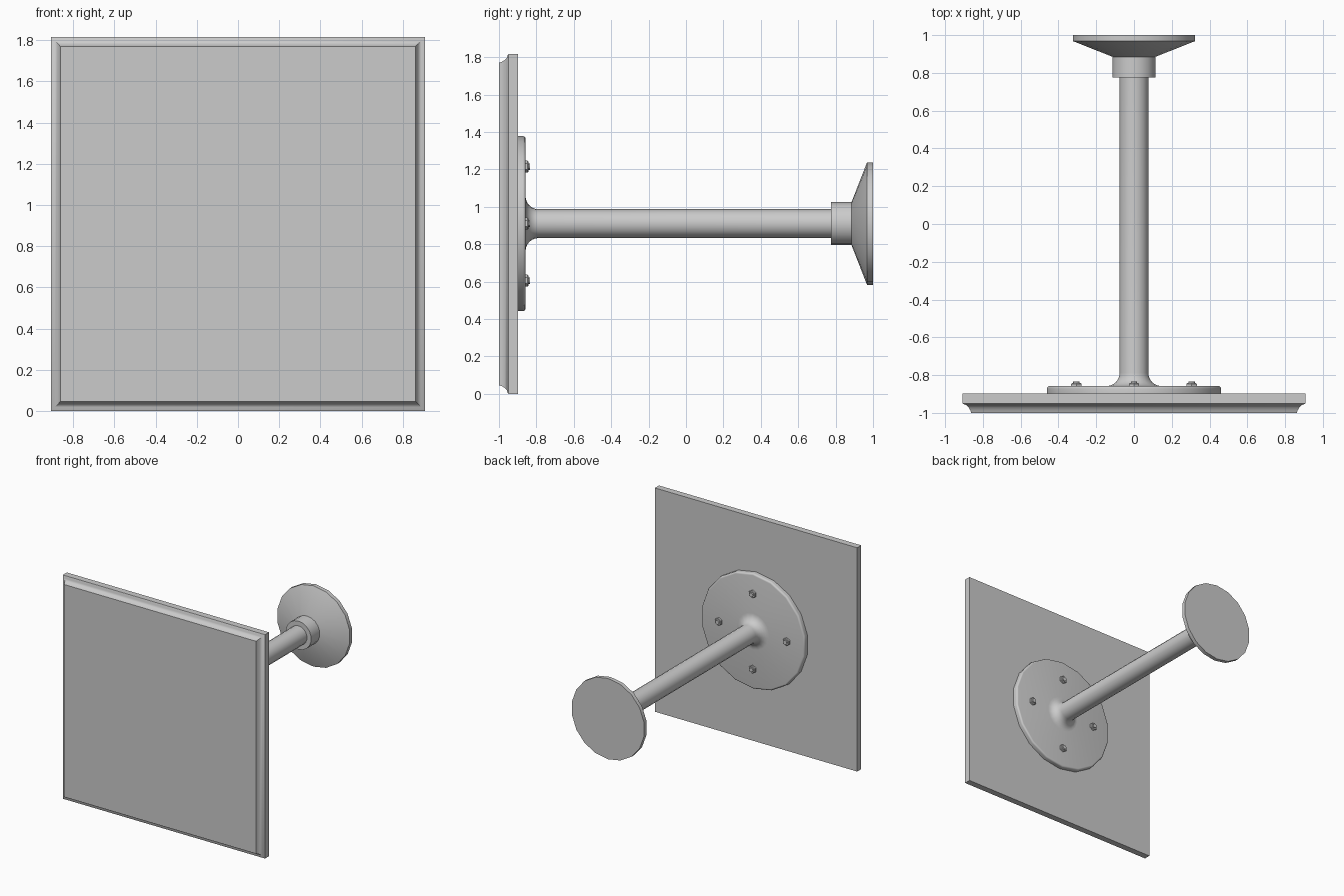
import bpy, math

if "Cube" in bpy.data.objects:
    bpy.data.objects.remove(bpy.data.objects["Cube"])

CZ = 0.91  # height of the rod axis


def make_object(name, verts, faces, smooth=None):
    mesh = bpy.data.meshes.new(name)
    mesh.from_pydata(verts, [], faces)
    mesh.update()
    ob = bpy.data.objects.new(name, mesh)
    bpy.context.collection.objects.link(ob)
    bpy.ops.object.select_all(action='DESELECT')
    ob.select_set(True)
    bpy.context.view_layer.objects.active = ob
    bpy.ops.object.mode_set(mode='EDIT')
    bpy.ops.mesh.select_all(action='SELECT')
    bpy.ops.mesh.normals_make_consistent(inside=False)
    bpy.ops.object.mode_set(mode='OBJECT')
    if smooth:
        bpy.ops.object.shade_smooth_by_angle(angle=math.radians(smooth))
    return ob


def loft(name, rings, smooth=None):
    """Skin equal-length rings and cap both ends."""
    n = len(rings[0])
    verts = [v for ring in rings for v in ring]
    faces = [(k * n + i, k * n + (i + 1) % n, (k + 1) * n + (i + 1) % n, (k + 1) * n + i)
             for k in range(len(rings) - 1) for i in range(n)]
    last = (len(rings) - 1) * n
    faces += [tuple(range(n)), tuple(range(last, last + n))]
    return make_object(name, verts, faces, smooth)


def lathe(name, profile, sides=18, x=0, z=CZ, smooth=None):
    """Revolve (y, radius) points around an axis parallel to y."""
    rings = [[(x + r * math.sin(2 * math.pi * i / sides), y,
               z + r * math.cos(2 * math.pi * i / sides)) for i in range(sides)]
             for y, r in profile]
    return loft(name, rings, smooth)


def arc(cy, cr, rad, a0, a1, steps):
    return [(cy + rad * math.sin(math.radians(a0 + (a1 - a0) * i / steps)),
             cr + rad * math.cos(math.radians(a0 + (a1 - a0) * i / steps)))
            for i in range(steps + 1)]


# square panel with a coved front edge
panel = [(-1.0, 0.862), (-0.985, 0.867), (-0.97, 0.876), (-0.958, 0.889),
         (-0.952, 0.905), (-0.95, 0.908), (-0.898, 0.908)]
loft("panel", [[(sx * h, y, CZ - 0.002 + sz * h)
                for sx, sz in ((-1, -1), (1, -1), (1, 1), (-1, 1))] for y, h in panel], 30)

# round mounting flange flowing through a fillet into the rod
profile = [(-0.898, 0.468)]
profile += arc(-0.872, 0.454, 0.014, 0, 90, 4)          # rounded rim
profile += arc(-0.788, 0.147, 0.07, 270, 180, 6)        # fillet
profile += [(0.79, 0.077)]
profile[-8:-1] = [(y, r) for y, r in arc(-0.788, 0.147, 0.07, 270, 180, 6)]
lathe("flange_and_rod", profile, smooth=40)

# collar and flared end foot
lathe("collar", [(0.775, 0.115), (0.89, 0.115)], smooth=30)
lathe("flared_foot", [(0.885, 0.115), (0.968, 0.328), (1.0, 0.328)], smooth=30)

# four bolts on the flange: hex nut with a stud end
for i in range(4):
    a = i * math.pi / 2
    x, z = 0.305 * math.sin(a), CZ + 0.305 * math.cos(a)
    lathe(f"bolt_nut_{i + 1}", [(-0.862, 0.032), (-0.847, 0.032), (-0.843, 0.028)], 6, x, z)
    lathe(f"bolt_stud_{i + 1}", [(-0.85, 0.017), (-0.833, 0.017)], 12, x, z, 30)
